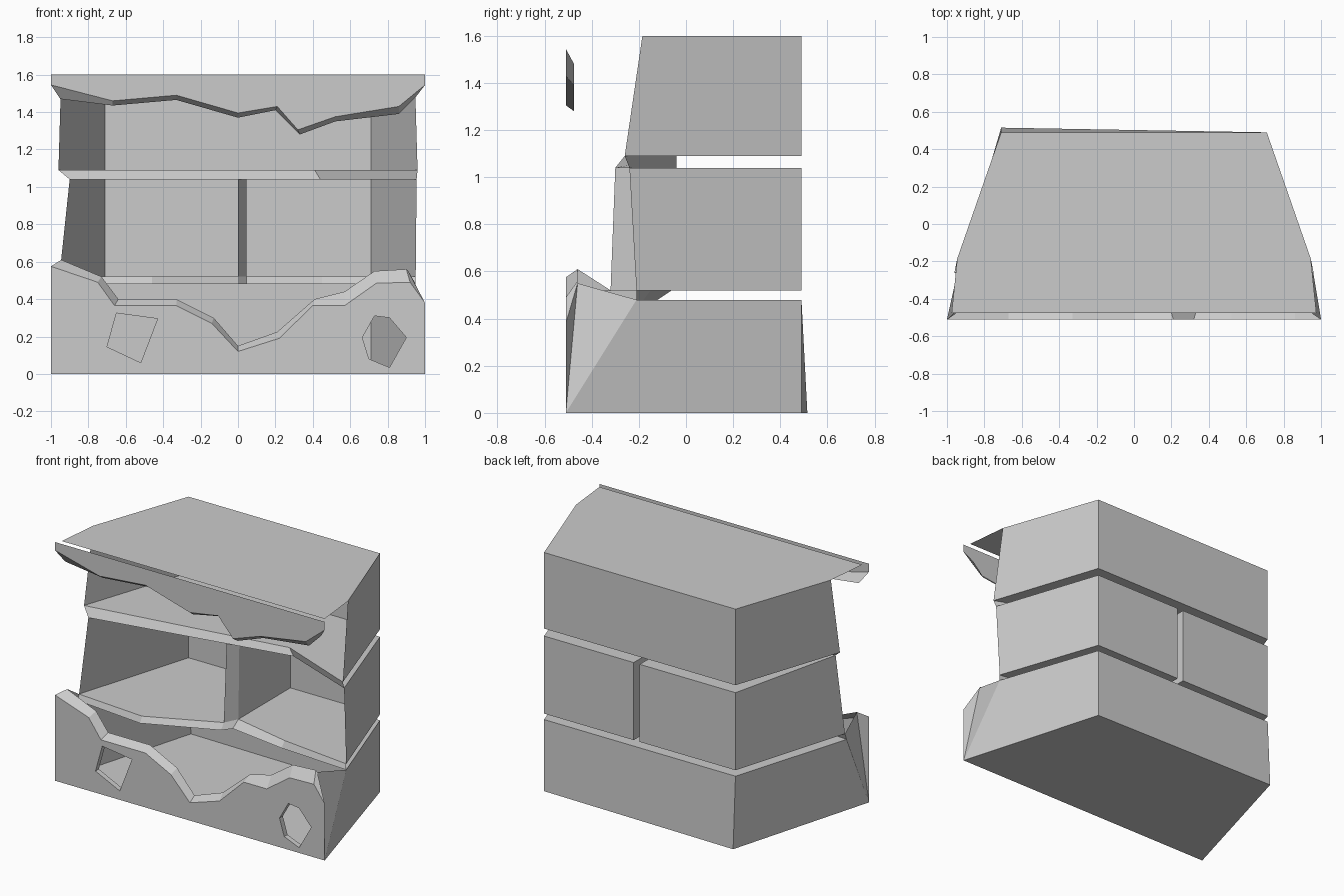
import bpy
import bmesh

cube = bpy.data.objects.get("Cube")
if cube:
    bpy.data.objects.remove(cube, do_unlink=True)

stone = bpy.data.materials.new("plain grey stone")
stone.use_nodes = True
grey = (0.6, 0.6, 0.6, 1)
stone.diffuse_color = grey
stone.node_tree.nodes["Principled BSDF"].inputs["Base Color"].default_value = grey


def finish(name, bm):
    """Turn a bmesh into a flat shaded stone object."""
    bmesh.ops.remove_doubles(bm, verts=bm.verts[:], dist=0.0001)
    bmesh.ops.triangulate(bm, faces=[f for f in bm.faces if len(f.verts) > 4])
    bmesh.ops.recalc_face_normals(bm, faces=bm.faces[:])
    mesh = bpy.data.meshes.new(name)
    bm.to_mesh(mesh)
    bm.free()
    mesh.materials.append(stone)
    obj = bpy.data.objects.new(name, mesh)
    bpy.context.collection.objects.link(obj)
    return obj


def at_height(points, z):
    return [(x, y, z) for x, y in points]


def at_depth(points, y):
    return [(x, y, z) for x, z in points]


def loft(name, low, high, walls, floor=False, ceiling=False):
    """Join two matching outlines along the chosen edges, with optional caps."""
    bm = bmesh.new()
    a = [bm.verts.new(p) for p in low]
    b = [bm.verts.new(p) for p in high]
    n = len(a)
    for i in walls:
        j = (i + 1) % n
        bm.faces.new((a[i], a[j], b[j], b[i]))
    if floor:
        bm.faces.new(a[::-1])
    if ceiling:
        bm.faces.new(b)
    loose = [v for v in bm.verts if not v.link_faces]
    bmesh.ops.delete(bm, geom=loose, context='VERTS')
    return finish(name, bm)


def ribbon(name, low, high):
    return loft(name, low, high, range(len(low) - 1))


def facets(name, polygons):
    bm = bmesh.new()
    for polygon in polygons:
        bm.faces.new([bm.verts.new(p) for p in polygon])
    return finish(name, bm)


def pierced_sheet(name, outline, holes=()):
    """Flat upright sheet with holes through it."""
    bm = bmesh.new()
    for loop in (outline, *holes):
        verts = [bm.verts.new(p) for p in loop]
        for i, v in enumerate(verts):
            bm.edges.new((verts[i - 1], v))
    bmesh.ops.triangle_fill(bm, edges=bm.edges[:], use_beauty=True, normal=(0, -1, 0))
    return finish(name, bm)


# Shared depths, heights and rear corners
FRONT, RIM, LIP, BACK = -0.51, -0.46, -0.475, 0.49
BASE_TOP, MID_LOW, MID_TOP, UP_LOW, TOP = 0.48, 0.52, 1.04, 1.09, 1.6
rear = [(0.71, BACK), (-0.71, BACK)]

# Bottom course: splayed walls, floor and the ledge over it
loft("bottom_course",
     at_height([(1, FRONT), (0.71, BACK), (-0.71, 0.515), (-1, FRONT)], 0),
     at_height([(0.95, -0.21), *rear, (-0.96, -0.33)], BASE_TOP),
     range(3), floor=True)
seam_low = [(-0.96, -0.33), (-0.46, -0.38), (0, -0.18), (0.045, -0.12),
            (0.45, -0.18), (0.95, -0.21)]
seam_high = [(-0.955, -0.32), (-0.46, -0.36), (0, -0.15), (0.045, -0.06),
             (0.45, -0.15), (0.95, -0.21)]
facets("bottom_ledge", [at_height(seam_low + rear, BASE_TOP)])
ribbon("lower_seam", at_height(seam_low, BASE_TOP), at_height(seam_high, MID_LOW))

# Middle course: two open rooms with a narrow slot between them
loft("middle_room_right",
     at_height(seam_high[:3] + [(0, BACK), rear[1]], MID_LOW),
     at_height([(-0.9, -0.3), (-0.45, -0.21), (0, -0.12), (0, BACK), rear[1]], MID_TOP),
     (2, 3, 4), floor=True, ceiling=True)
loft("middle_room_left",
     at_height([(0.045, BACK)] + seam_high[3:] + rear[:1], MID_LOW),
     at_height([(0.045, BACK), (0.045, -0.05), (0.44, -0.04), (0.955, -0.24), rear[0]],
               MID_TOP),
     (0, 3, 4), floor=True, ceiling=True)
ribbon("divider_front", at_height(seam_high[2:4], MID_LOW),
       at_height([(0, -0.12), (0.045, -0.05)], MID_TOP))
ribbon("upper_seam",
       at_height([(-0.9, -0.3), (0.44, -0.04), (0.955, -0.24)], MID_TOP),
       at_height([(-0.96, -0.26), (0.41, -0.04), (0.96, -0.26)], UP_LOW))

# Top course and its overhanging roof
loft("top_course",
     at_height([(-0.96, -0.26), (0.41, -0.04), (0.96, -0.26), *rear], UP_LOW),
     at_height([(-0.945, -0.185), (0, -0.185), (0.945, -0.185), *rear], TOP),
     (2, 3, 4), floor=True)
facets("roof", [at_height([(-0.945, -0.185), (-0.975, LIP), (0.975, LIP),
                           (0.945, -0.185), *rear], TOP)])

# Broken front wall with two holes
wall_edge = [(-1, 0.575), (-0.75, 0.49), (-0.66, 0.365), (-0.33, 0.365), (-0.14, 0.27),
             (0, 0.12), (0.22, 0.19), (0.4, 0.365), (0.57, 0.365), (0.74, 0.485),
             (0.92, 0.49), (1, 0.38)]
wall_rim = [(-0.945, 0.61), (-0.73, 0.52), (-0.64, 0.4), (-0.33, 0.4), (-0.13, 0.3),
            (0, 0.15), (0.21, 0.225), (0.41, 0.4), (0.57, 0.44), (0.73, 0.55),
            (0.9, 0.56), (0.91, 0.55)]
holes = {
    "right_hole": [(-0.65, 0.325), (-0.43, 0.295), (-0.52, 0.06), (-0.7, 0.145)],
    "left_hole": [(0.73, 0.31), (0.81, 0.3), (0.9, 0.195), (0.81, 0.035),
                  (0.7, 0.08), (0.665, 0.195)],
}
pierced_sheet("front_wall", at_depth([(1, 0), (-1, 0)] + wall_edge, FRONT),
              [at_depth(h, FRONT) for h in holes.values()])
ribbon("front_wall_rim", at_depth(wall_edge, FRONT), at_depth(wall_rim, RIM))
for name, outline in holes.items():
    loft(name + "_sides", at_depth(outline, FRONT), at_depth(outline, LIP),
         range(len(outline)))

# Corner facets joining the front wall to the side walls
foot, peak = (1, FRONT, 0), (0.91, RIM, 0.55)
facets("left_corner", [[foot, (1, FRONT, 0.38), peak],
                       [foot, peak, (0.95, -0.21, BASE_TOP)]])
foot, peak = (-1, FRONT, 0), (-0.945, RIM, 0.61)
seam_end = (-0.955, -0.32, MID_LOW)
facets("right_corner", [[foot, (-1, FRONT, 0.575), peak], [foot, peak, seam_end],
                        [foot, seam_end, (-0.96, -0.33, BASE_TOP)]])

# Ragged front hanging from the roof
fringe_edge = [(-1, 1.545), (-0.67, 1.46), (-0.33, 1.49), (0, 1.395), (0.21, 1.43),
               (0.32, 1.305), (0.52, 1.375), (0.86, 1.43), (1, 1.545)]
fringe_rim = [(-0.95, 1.47), (-0.67, 1.435), (-0.33, 1.465), (0, 1.37), (0.2, 1.41),
              (0.33, 1.28), (0.52, 1.35), (0.86, 1.39), (0.95, 1.48)]
pierced_sheet("roof_fringe", at_depth([(1, TOP), (-1, TOP)] + fringe_edge, FRONT))
ribbon("roof_fringe_rim", at_depth(fringe_rim, LIP), at_depth(fringe_edge, FRONT))
